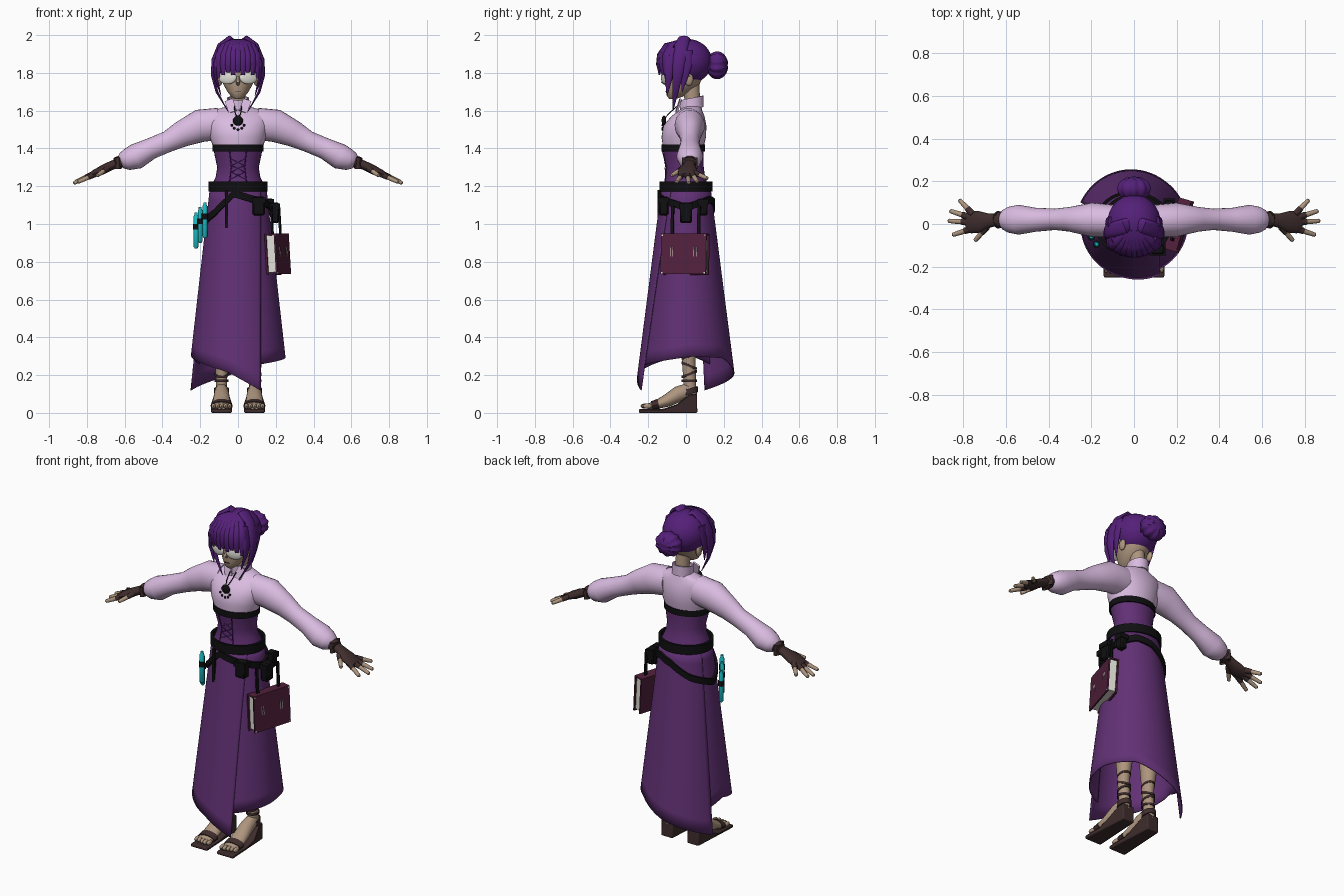
import bpy, bmesh, math
from mathutils import Vector, Matrix

if "Cube" in bpy.data.objects:
    bpy.data.objects.remove(bpy.data.objects["Cube"])

def material(name, rgb):
    m = bpy.data.materials.new(name)
    m.diffuse_color = (*rgb, 1)
    m.use_nodes = True
    m.node_tree.nodes["Principled BSDF"].inputs["Base Color"].default_value = m.diffuse_color
    return m

SKIRT = material("skirt purple", (.12, .03, .175))
HAIR = material("hair purple", (.09, .014, .19))
BLOUSE = material("lavender", (.70, .50, .75))
SKIN = material("skin", (.42, .30, .21))
BROWN = material("dark brown", (.05, .026, .026))
BLACK = material("black", (.005, .005, .006))
MAROON = material("book maroon", (.085, .015, .045))
CREAM = material("pale cream", (.75, .74, .68))
TEAL = material("teal", (.01, .50, .55))

def mesh(name, verts, faces, mat):
    me = bpy.data.meshes.new(name)
    me.from_pydata([tuple(v) for v in verts], [], faces)
    bm = bmesh.new()
    bm.from_mesh(me)
    bmesh.ops.recalc_face_normals(bm, faces=bm.faces)
    bm.to_mesh(me)
    bm.free()
    me.materials.append(mat)
    ob = bpy.data.objects.new(name, me)
    bpy.context.collection.objects.link(ob)
    return ob

def tube(name, pts, radii, mat, side=(1, 0, 0), n=16, flat=False):
    """Elliptical rings along a path; radii are (along side, across)."""
    P, S, verts = [Vector(p) for p in pts], Vector(side), []
    for i, p in enumerate(P):
        t = (P[min(i + 1, len(P) - 1)] - P[max(i - 1, 0)]).normalized()
        if flat:
            t = Vector((0, 0, 1))
        s = (S - t * S.dot(t)).normalized()
        u = t.cross(s)
        a, b = radii[i]
        verts += [p + s * a * math.cos(k * math.tau / n) + u * b * math.sin(k * math.tau / n) for k in range(n)]
    faces = [(r * n + k, r * n + (k + 1) % n, (r + 1) * n + (k + 1) % n, (r + 1) * n + k)
             for r in range(len(P) - 1) for k in range(n)]
    faces += [tuple(range(n)), tuple(range((len(P) - 1) * n, len(P) * n))]
    return mesh(name, verts, faces, mat)

def body(name, rows, mat, x=0, n=32):
    """Stack of level ellipses, rows of (z, y centre, x radius, y radius)."""
    return tube(name, [(x, r[1], r[0]) for r in rows], [r[2:] for r in rows], mat, n=n, flat=True)

def band(name, path, h, th, mat, c=(0, 0), n=48):
    """Closed strap round a centre; path(angle) gives its inner middle line."""
    verts = []
    for k in range(n):
        p = Vector(path(k * math.tau / n))
        out = Vector((p.x - c[0], p.y - c[1], 0)).normalized() * th
        up = Vector((0, 0, h / 2))
        verts += [p - up, p + out - up, p + out + up, p + up]
    faces = [(4 * k + j, 4 * k + (j + 1) % 4, 4 * ((k + 1) % n) + (j + 1) % 4, 4 * ((k + 1) % n) + j)
             for k in range(n) for j in range(4)]
    return mesh(name, verts, faces, mat)

def ring(name, c, rx, ry, h, th, mat, tilt=0):
    return band(name, lambda a: (c[0] + rx * math.cos(a), c[1] + ry * math.sin(a), c[2] + tilt * math.sin(a)),
                h, th, mat, c)

def box(name, c, size, mat, M=Matrix()):
    verts = [M @ Vector([c[i] + size[i] * s[i] / 2 for i in range(3)])
             for s in [(x, y, z) for x in (-1, 1) for y in (-1, 1) for z in (-1, 1)]]
    return mesh(name, verts, [(0, 1, 3, 2), (4, 5, 7, 6), (0, 1, 5, 4), (2, 3, 7, 6), (0, 2, 6, 4), (1, 3, 7, 5)], mat)

def ball(name, c, r, mat, rz=0, n=20, keep=None, shape=None):
    bm = bmesh.new()
    bmesh.ops.create_uvsphere(bm, u_segments=n, v_segments=n * 2 // 3, radius=1)
    R = Matrix.Rotation(rz, 3, 'Z')
    for v in bm.verts:
        k = shape(v.co) if shape else 1
        v.co = R @ Vector([v.co[i] * r[i] * k for i in range(3)]) + Vector(c)
    if keep:
        bmesh.ops.delete(bm, geom=[f for f in bm.faces if not keep(f.calc_center_median())], context='FACES')
    me = bpy.data.meshes.new(name)
    bm.to_mesh(me)
    bm.free()
    me.materials.append(mat)
    ob = bpy.data.objects.new(name, me)
    bpy.context.collection.objects.link(ob)
    return ob

def interp(keys, x):
    for (a, u), (b, v) in zip(keys, keys[1:]):
        if x <= b:
            return u + (v - u) * (x - a) / (b - a)
    return keys[-1][1]

# Wrap skirt: two overlapping panels with slanted hems
skirt_rx = lambda z: .15 + (1.19 - z) * .112
skirt_ry = lambda z: .13 + (1.19 - z) * .128
front_edge = lambda z: -math.acos(.12 / skirt_rx(z))

def panel(name, start, end, hem):
    nu, nv, verts = 48, 14, []
    for i in range(nu + 1):
        t = i / nu
        low = interp(hem, t)
        k = .965 + .04 * min(1, t * 4)
        for j in range(nv + 1):
            z = 1.19 + (low - 1.19) * j / nv
            a = start(z) + (end(z) - start(z)) * t
            verts.append((skirt_rx(z) * k * math.cos(a), skirt_ry(z) * k * math.sin(a), z))
    w = nv + 1
    ob = mesh(name, verts, [(i * w + j, i * w + j + 1, i * w + w + j + 1, i * w + w + j)
                            for i in range(nu) for j in range(nv)], SKIRT)
    ob.modifiers.new("thickness", 'SOLIDIFY').thickness = .006

panel("skirt_front_panel", lambda z: math.radians(148), lambda z: front_edge(z) + math.tau,
      [(0, .26), (.2, .31), (.45, .27), (.74, .215), (1, .12)])
panel("skirt_back_panel", lambda z: front_edge(z) - .2, lambda z: math.radians(158),
      [(0, .25), (.35, .30), (.55, .29), (.72, .21), (1, .12)])

# Torso, bodice and waist straps
body("blouse", [(1.39, -.015, .125, .104), (1.46, -.012, .15, .118), (1.52, -.006, .16, .114), (1.57, .01, .165, .088),
                (1.6, .024, .14, .062), (1.625, .035, .05, .045)], BLOUSE)
body("bodice", [(1.17, 0, .148, .13), (1.21, 0, .136, .115), (1.25, -.003, .118, .104), (1.3, -.006, .11, .1),
                (1.36, -.012, .123, .105), (1.405, -.015, .131, .109)], SKIRT)
ring("chest_band", (0, -.015, 1.402), .127, .106, .036, .009, BLACK)
ring("belt", (0, 0, 1.198), .143, .127, .052, .014, BLACK)
SAG = [(0, 1.09), (60, 1.13), (90, 1.11), (130, 1.04), (180, .99), (225, 1.06), (262, 1.16), (300, 1.13), (360, 1.09)]
def sag(a):
    z = interp(SAG, math.degrees(a))
    return (skirt_rx(z) * math.cos(a), skirt_ry(z) * math.sin(a), z)
band("slung_belt", sag, .038, .014, BLACK)
for s in (1, -1):
    tube("bodice_seam", [(s * .045, -.126, 1.39), (s * .035, -.104, 1.3), (s * .045, -.112, 1.22)],
         [(.003, .003)] * 3, HAIR, n=6)
    for z in (1.24, 1.275, 1.31, 1.345):
        tube("bodice_lace", [(s * .035, -.108, z), (0, -.11 - (z - 1.24) * .05, z + .018), (-s * .035, -.108, z + .035)],
             [(.002, .002)] * 3, HAIR, side=(0, 0, 1), n=6)

# Neck, collar and pendant
body("neck", [(1.58, .04, .042, .042), (1.65, .035, .038, .04), (1.75, .02, .04, .05)], SKIN)
ring("collar", (0, .03, 1.637), .05, .055, .06, .008, BLOUSE, tilt=.012)
for s in (1, -1):
    box("collar_point", (0, 0, 0), (.045, .01, .07), BLOUSE,
        Matrix.Translation((s * .038, -.04, 1.625)) @ Matrix.Rotation(s * .35, 4, 'Y') @ Matrix.Rotation(-.3, 4, 'X'))
    tube("pendant_cord", [(s * .02, -.04, 1.63), (s * .015, -.085, 1.59), (0, -.122, 1.55)], [(.003, .003)] * 3, BLACK, n=6)
ball("pendant", (0, -.117, 1.547), (.027, .012, .027), BLACK)
for a in (-70, -35, 0, 35, 70):
    r = math.radians(a)
    ball("pendant_bead", (.034 * math.sin(r), -.124, 1.535 - .035 * math.cos(r)), (.007, .006, .007), BLACK, n=8)

# Arms, gloves and fingers
FINGERS = [((.755, .045, 1.272), (.82, .115, 1.24)), ((.765, .03, 1.266), (.864, .062, 1.222)),
           ((.765, .008, 1.263), (.872, .015, 1.215)), ((.755, -.02, 1.264), (.852, -.052, 1.22)),
           ((.69, -.015, 1.295), (.747, -.08, 1.255))]
for s in (1, -1):
    at = lambda p: (s * p[0], p[1], p[2])
    tube("sleeve", [at(p) for p in [(.1, .015, 1.53), (.2, .02, 1.52), (.3, .022, 1.475), (.37, .022, 1.437),
         (.46, .02, 1.4), (.54, .02, 1.357), (.59, .02, 1.34), (.615, .02, 1.335), (.628, .02, 1.33)]],
         [(.075, .085), (.08, .087), (.058, .069), (.05, .056), (.056, .056), (.07, .068), (.06, .056), (.046, .042),
          (.025, .025)], BLOUSE, side=(0, 1, 0), n=24)
    tube("glove", [at(p) for p in [(.61, .02, 1.335), (.645, .02, 1.32), (.65, .02, 1.318), (.68, .016, 1.305),
         (.72, .01, 1.285), (.765, .008, 1.265), (.785, .008, 1.257)]],
         [(.038, .033), (.038, .033), (.03, .024), (.034, .024), (.05, .024), (.052, .019), (.04, .012)], BROWN,
         side=(0, 1, 0))
    ring("glove_cuff", at((.636, .02, 1.322)), .014, .036, .06, .006, BROWN)
    for a, b in FINGERS:
        a, b = Vector(at(a)), Vector(at(b))
        tube("finger", [a, a.lerp(b, .6), a.lerp(b, .95), b], [(.013, .013), (.012, .012), (.01, .01), (.004, .004)],
             SKIN, side=(0, 1, 0), n=10)
        tube("glove_finger", [a, a.lerp(b, .4)], [(.017, .016), (.015, .014)], BROWN, side=(0, 1, 0), n=10)

# Legs and wedge sandals
SOLE = [(-.25, 0), (.06, 0), (.058, .1), (.02, .1), (-.05, .045), (-.12, .022), (-.25, .02)]
for s in (1, -1):
    x = s * .087
    body("leg", [(.08, .025, .03, .034), (.16, .02, .029, .033), (.28, .014, .034, .036), (.42, .02, .048, .052),
                 (.56, .01, .046, .05), (.8, 0, .062, .07), (1.1, 0, .07, .085)], SKIN, x, 20)
    n = len(SOLE)
    sole = mesh("sandal_sole", [(x + e * (.055 if p[0] < .0 else .038), *p) for e in (-1, 1) for p in SOLE],
                [tuple(range(n)), tuple(range(n, 2 * n))] + [(i, (i + 1) % n, n + (i + 1) % n, n + i) for i in range(n)], BROWN)
    bv = sole.modifiers.new("rounding", 'BEVEL')
    bv.width, bv.segments = .006, 2
    foot = [(x, .052, .115), (x, .02, .12), (x, -.04, .1), (x, -.1, .065), (x, -.16, .042), (x, -.205, .034)]
    tube("foot", foot, [(.018, .018), (.034, .04), (.04, .042), (.046, .034), (.05, .022), (.046, .014)], SKIN)
    for i in range(5):
        ball("toe", (x + s * (i - 2) * -.0215, -.215 + abs(i - 3) * .004, .036), (.0115, .026, .014), SKIN, n=10)
    tube("toe_strap", [(x, -.145, .045), (x, -.18, .038)], [(.055, .03), (.055, .024)], BROWN)
    ring("heel_strap", (x, .02, .115), .033, .037, .03, .006, BROWN, tilt=.01)
    for z, tilt in ((.17, .0), (.205, .015), (.25, -.015), (.3, .012)):
        ring("ankle_strap", (x, .017, z), .033, .036, .013, .004, BROWN, tilt)

# Head, face and glasses
body("head", [(1.662, -.07, .018, .018), (1.675, -.058, .036, .042), (1.7, -.04, .056, .066), (1.74, -.018, .078, .09),
              (1.79, -.008, .09, .102), (1.86, 0, .095, .11), (1.92, 0, .075, .09)], SKIN)
tube("nose", [(0, -.102, 1.785), (0, -.122, 1.748), (0, -.104, 1.735)], [(.006, .006), (.011, .01), (.006, .004)], SKIN, n=8)
box("mouth", (0, -.107, 1.703), (.032, .006, .004), BROWN)
box("glasses_bridge", (0, -.119, 1.785), (.03, .006, .006), CREAM)
for s in (1, -1):
    ball("ear", (s * .096, .015, 1.765), (.014, .024, .034), SKIN, n=12)
    ball("glasses_lens", (s * .056, -.113, 1.776), (.05, .013, .036), CREAM, rz=s * .3)
    tube("glasses_arm", [(s * .1, -.1, 1.79), (s * .108, .02, 1.785)], [(.004, .004)] * 2, CREAM, n=6)

# Hair: cap, bun, fringe and long side locks
ball("hair_cap", (0, .005, 1.86), (.125, .133, .12), HAIR, n=32,
     keep=lambda p: p.z > 1.86 or (p.y > .0 and p.z > 1.73) or (p.y > -.04 and p.z > 1.8))
ball("hair_bun", (0, .165, 1.84), (.078, .056, .07), HAIR, n=40,
     shape=lambda v: 1 + .05 * math.cos(10 * math.atan2(v.x, v.z)))
ring("bun_tie", (0, .125, 1.84), .05, .02, .05, .006, HAIR)
for i in range(-4, 5):
    x = i * .025
    y = -.148 * math.sqrt(1 - (x / .15) ** 2)
    tip = 1.802 - (.03 if abs(i) == 4 else .012 * (i % 2))
    tube("fringe_lock", [(x * .3, -.03, 1.968), (x * .75, y * .72, 1.945), (x, y * .95, 1.895), (x * 1.05, y, 1.845),
         (x * 1.05, y * .96, tip)], [(.012, .01), (.022, .014), (.024, .014), (.02, .011), (.01, .004)],
         HAIR, side=(-y, x, 0), n=10)
for s in (1, -1):
    locks = [("long_lock", [(.008, .01, 1.955), (.045, -.01, 1.982), (.095, -.025, 1.945), (.126, -.035, 1.87),
                            (.132, -.045, 1.79), (.112, -.055, 1.7), (.055, -.07, 1.6)],
              [(.025, .012), (.035, .015), (.036, .015), (.034, .014), (.028, .012), (.016, .007), (.002, .002)]),
             ("cheek_lock", [(.095, -.06, 1.93), (.118, -.085, 1.85), (.115, -.092, 1.77), (.09, -.1, 1.68)],
              [(.03, .012), (.03, .012), (.02, .009), (.002, .002)]),
             ("ear_lock", [(.11, .0, 1.92), (.124, .0, 1.84), (.12, -.01, 1.77), (.11, -.02, 1.7)],
              [(.035, .012), (.032, .011), (.018, .008), (.002, .002)])]
    for name, pts, radii in locks:
        tube(name, [(s * p[0], p[1], p[2]) for p in pts], radii, HAIR, side=(0, 1, 0), n=12)

# Hanging book with its straps
M = Matrix.Translation((.21, -.005, .84)) @ Matrix.Rotation(-.29, 4, 'Z') @ Matrix.Rotation(-.06, 4, 'Y')
box("book_pages", (0, 0, .002), (.042, .232, .196), CREAM, M)
box("book_spine", (0, 0, .105), (.058, .25, .008), MAROON, M)
for s in (1, -1):
    box("book_cover", (s * .026, 0, 0), (.009, .25, .215), MAROON, M)
    box("book_strap", (0, s * .073, .18), (.01, .016, .15), BLACK, M)
    for k in (-1, 1):
        box("cover_trim", (.031, s * .065 + k * .007, .012), (.002, .003, .05), CREAM, M)
        box("cover_corner", (.031, s * .118, k * .1), (.002, .008, .008), CREAM, M)

# Belt pouches, loose strap and vials
for c, size in (((.11, -.118, 1.095), (.065, .05, .1)), ((.195, 0, 1.06), (.045, .065, .11)),
                ((.165, .09, 1.09), (.045, .05, .09))):
    pouch = box("pouch", c, size, BLACK)
    pouch.modifiers.new("rounding", 'BEVEL').width = .008
    box("pouch_flap", (c[0], c[1], c[2] + size[2] * .3), (size[0] + .008, size[1] + .008, .03), BLACK)
box("loose_strap", (-.06, -.143, 1.08), (.016, .014, .2), BLACK)
for x, y, z in ((-.222, -.02, .965), (-.2, -.06, .995), (-.175, -.095, 1.02)):
    tube("vial", [(x, y, z + d) for d in (-.095, -.085, .075, .085, .095)],
         [(.006, .006), (.013, .013), (.013, .013), (.008, .008), (.008, .008)], TEAL, n=12)
    ring("vial_loop", (x, y, z + .02), .013, .013, .03, .004, BLACK)

# Smooth shading with sharp edges kept
for ob in bpy.data.objects:
    ob.select_set(True)
    bpy.context.view_layer.objects.active = ob
bpy.ops.object.shade_smooth_by_angle(angle=math.radians(40))
